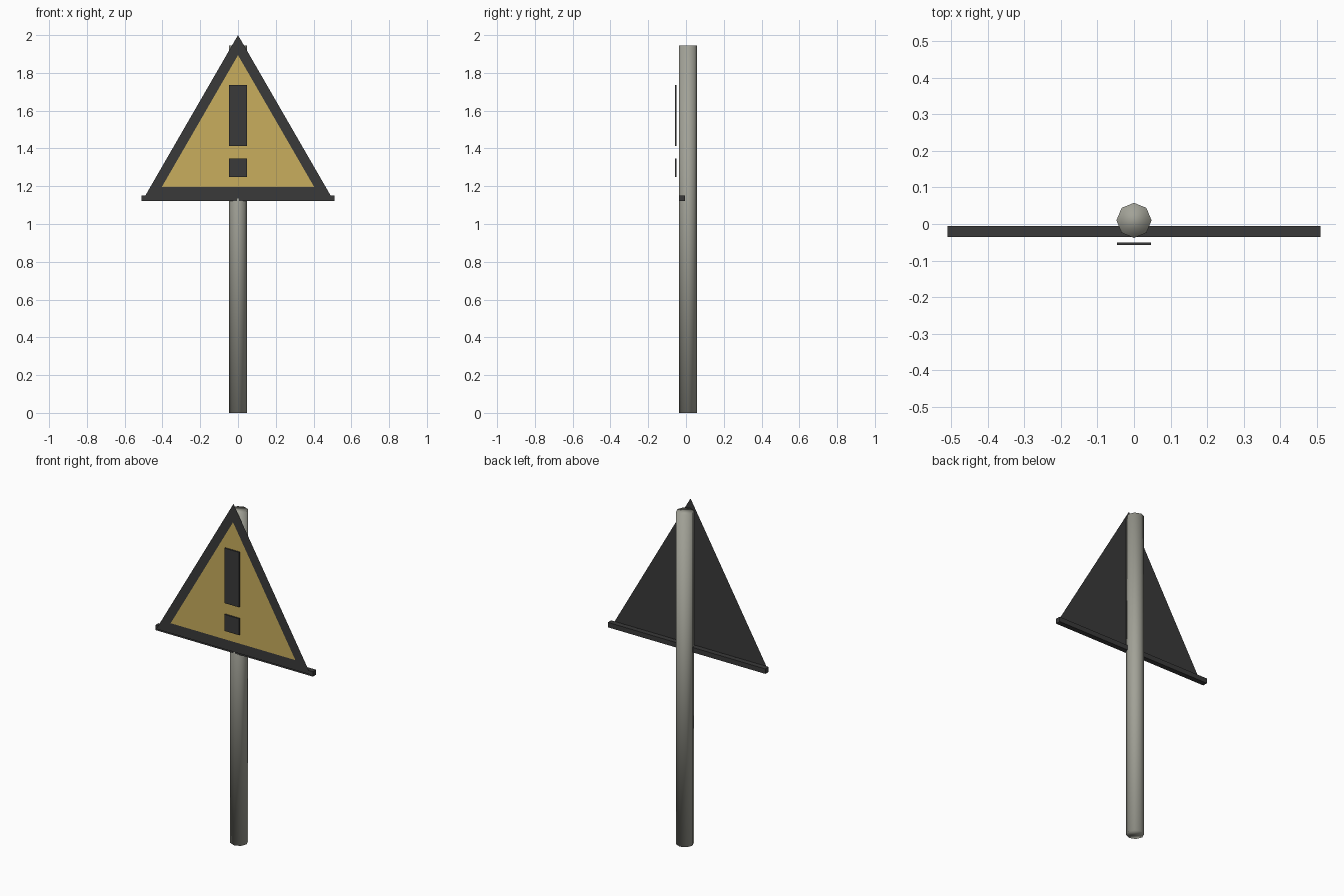
import bpy, bmesh
from mathutils import Matrix

if "Cube" in bpy.data.objects:
    bpy.data.objects.remove(bpy.data.objects["Cube"])


def material(name, rgb):
    m = bpy.data.materials.new(name)
    m.diffuse_color = (*rgb, 1.0)
    m.use_nodes = True
    m.node_tree.nodes["Principled BSDF"].inputs["Base Color"].default_value = m.diffuse_color
    return m


DARK = material("charcoal", (0.042, 0.042, 0.042))
YELLOW = material("sign_yellow", (0.58, 0.42, 0.11))
GREY = material("post_grey", (0.36, 0.36, 0.31))


def add_object(name, bm, mat, smooth=False):
    for f in bm.faces:
        f.smooth = smooth
    me = bpy.data.meshes.new(name)
    bm.to_mesh(me)
    bm.free()
    me.materials.append(mat)
    ob = bpy.data.objects.new(name, me)
    bpy.context.collection.objects.link(ob)
    return ob


def box(name, x, y, z, mat):
    """Box from (min, max) ranges on each axis."""
    bm = bmesh.new()
    size = [b - a for a, b in (x, y, z)]
    mid = [(a + b) / 2 for a, b in (x, y, z)]
    bmesh.ops.create_cube(bm, size=1, matrix=Matrix.Translation(mid) @ Matrix.Diagonal((*size, 1)))
    return add_object(name, bm, mat)


def triangle(name, half, base, apex, y, mat):
    """Flat upright triangle facing the front."""
    bm = bmesh.new()
    bm.faces.new([bm.verts.new(p) for p in ((-half, y, base), (half, y, base), (0, y, apex))])
    return add_object(name, bm, mat)


# Eight-sided post, smooth all over including its caps
POST_H = 1.945
bm = bmesh.new()
bmesh.ops.create_cone(bm, cap_ends=True, segments=8, radius1=0.048, radius2=0.048,
                      depth=POST_H, matrix=Matrix.Translation((0, 0.01, POST_H / 2)))
add_object("post", bm, GREY, smooth=True)

# Sign: dark backing sheet, yellow face and lower rail
triangle("sign_backing", 0.5, 1.134, 2.0, -0.042, DARK)
triangle("sign_face", 0.404, 1.195, 1.894, -0.046, YELLOW)
box("lower_rail", (-0.51, 0.51), (-0.036, -0.006), (1.123, 1.152), DARK)

# Exclamation symbol plates
for name, z in (("symbol_stroke", (1.413, 1.735)), ("symbol_dot", (1.25, 1.347))):
    box(name, (-0.047, 0.047), (-0.058, -0.05), z, DARK)
